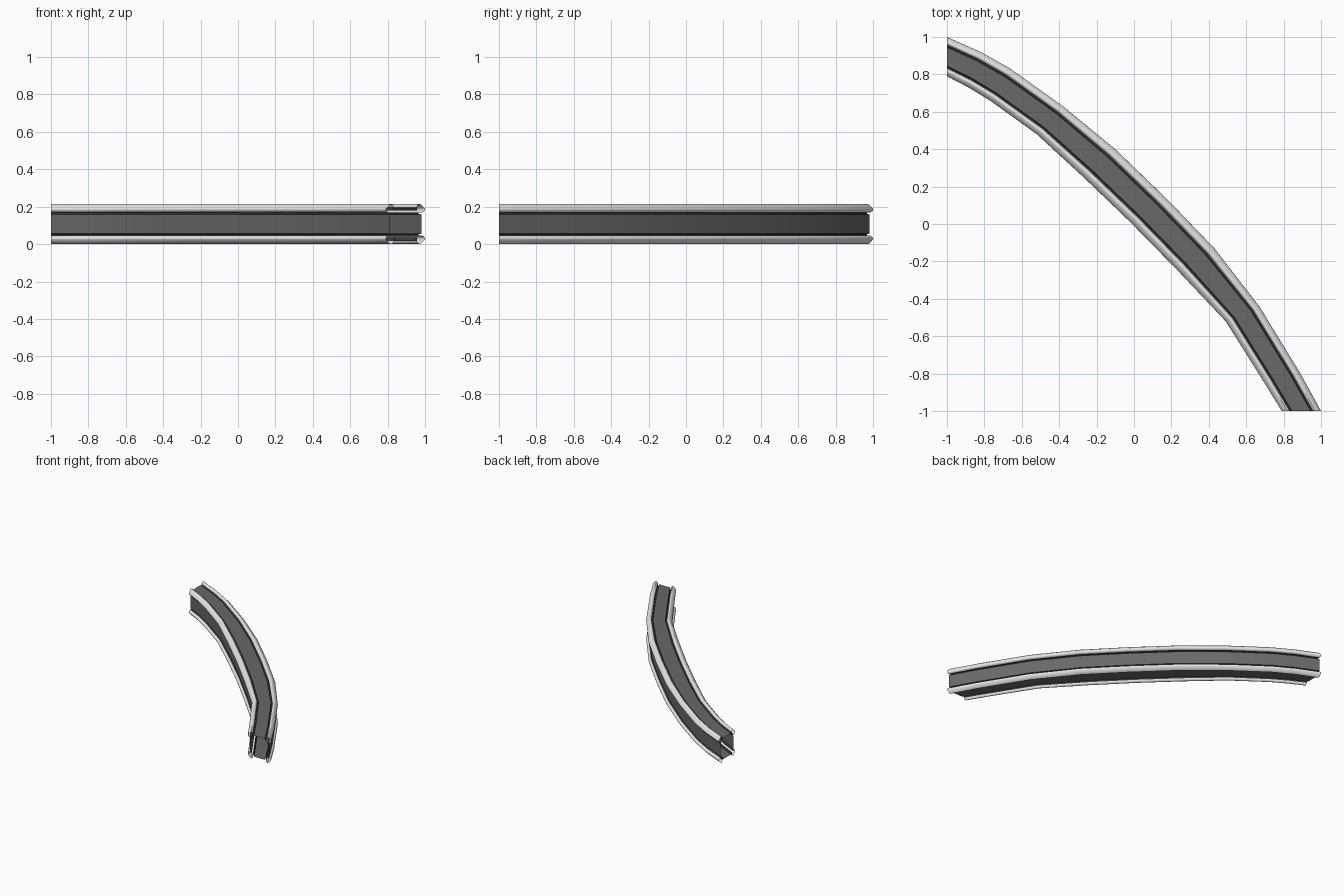
import bpy, bmesh

if "Cube" in bpy.data.objects:
    bpy.data.objects.remove(bpy.data.objects["Cube"])


def material(name, v):
    m = bpy.data.materials.new(name)
    m.diffuse_color = (v, v, v, 1)
    m.use_nodes = True
    m.node_tree.nodes["Principled BSDF"].inputs["Base Color"].default_value = m.diffuse_color
    return m


# Plan of the bend: matching stations on the inner and outer edges
outer = [(-1, 1), (-.82, .92), (-.66, .83), (-.38, .63), (-.10, .40),
         (.18, .13), (.43, -.13), (.67, -.44), (.89, -.80), (1, -1)]
inner = [(-1, .79), (-.885, .73), (-.77, .66), (-.52, .48), (-.27, .25),
         (-.02, .01), (.23, -.245), (.49, -.52), (.685, -.83), (.79, -1)]
SIZE = 0.21
HALF = SIZE / 2
Z_SCALE = 1.02

# Quarter of the section: panel edge, groove, chamfered corner rail, groove
quarter = [(.085, -.05), (.085, .05), (.071, .054), (.071, .061), (.090, .061),
           (.100, .066), (.105, .075), (.104, .081), (.081, .104),
           (.075, .105), (.066, .100), (.061, .090),
           (.061, .071), (.054, .071)]
kinds = [0, 1, 1, 1] + [2] * 7 + [1, 1, 1]   # 0 panel, 1 groove, 2 rail

section, mats = [], []
for q in range(4):
    for (a, b), k in zip(quarter, kinds):
        for _ in range(q):
            a, b = -b, a
        section.append((a, b))
        mats.append(k)

# Loft the section along the bend, leaving both ends open
bm = bmesh.new()
rings = []
for (ox, oy), (ix, iy) in zip(outer, inner):
    ring = []
    for a, b in section:
        u = (a + HALF) / SIZE
        ring.append(bm.verts.new((ix + (ox - ix) * u, iy + (oy - iy) * u,
                                  (b + HALF) * Z_SCALE)))
    rings.append(ring)
n = len(section)
for r0, r1 in zip(rings, rings[1:]):
    for i in range(n):
        j = (i + 1) % n
        f = bm.faces.new((r0[i], r0[j], r1[j], r1[i]))
        f.material_index = mats[i]
bmesh.ops.recalc_face_normals(bm, faces=bm.faces)
mesh = bpy.data.meshes.new("curved_beam")
bm.to_mesh(mesh)
bm.free()
for m in (material("dark grey panel", .14), material("dark groove", .06),
          material("light grey rail", .85)):
    mesh.materials.append(m)
beam = bpy.data.objects.new("curved_beam", mesh)
bpy.context.collection.objects.link(beam)
bpy.context.view_layer.objects.active = beam
beam.select_set(True)
bpy.ops.object.shade_smooth_by_angle(angle=0.75)
